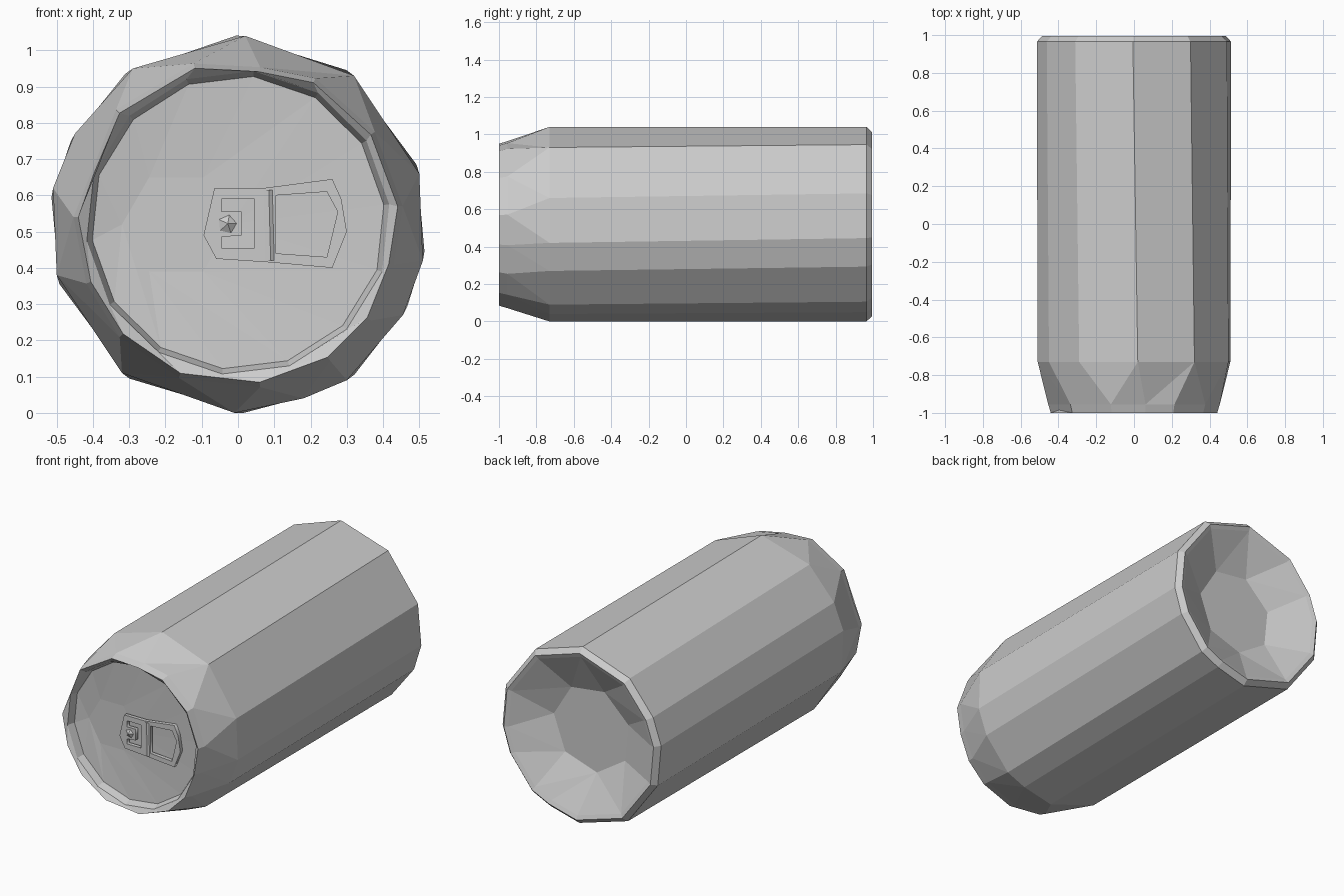
import bpy, bmesh, math

if "Cube" in bpy.data.objects:
    bpy.data.objects.remove(bpy.data.objects["Cube"])

CX, CZ = 0.0, 0.52
TAU = 2 * math.pi


def ring_circle(n, r, y, c=(0.0, 0.525), phase=0.1):
    return [(c[0] + r * math.cos(phase + TAU * i / n), y,
             c[1] + r * math.sin(phase + TAU * i / n)) for i in range(n)]


def ring_section(section, y, scale=1.0, twist=0.0):
    pts = []
    for x, z in section:
        a = math.atan2(z - CZ, x - CX) + twist
        r = math.hypot(x - CX, z - CZ) * scale
        pts.append((CX + r * math.cos(a), y, CZ + r * math.sin(a)))
    return pts


def add_ring(bm, pts):
    """Add vertices, returned as (angle, vert) sorted around the ring's own centre."""
    mx = sum(p[0] for p in pts) / len(pts)
    mz = sum(p[2] for p in pts) / len(pts)
    out = [(math.atan2(p[2] - mz, p[0] - mx) % TAU, bm.verts.new(p)) for p in pts]
    return sorted(out, key=lambda t: t[0])


def zip_rings(bm, a, b):
    """Stitch two rings; quads for matching counts, triangles otherwise."""
    if len(a) == len(b):
        n = len(a)
        off = min(range(n), key=lambda k: abs(math.remainder(b[k][0] - a[0][0], TAU)))
        for i in range(n):
            bm.faces.new((a[i][1], a[(i + 1) % n][1],
                          b[(i + 1 + off) % n][1], b[(i + off) % n][1]))
        return
    def ang(r, k):
        return r[k % len(r)][0] + TAU * (k // len(r))
    i = j = 0
    while i < len(a) or j < len(b):
        if j >= len(b) or (i < len(a) and ang(a, i + 1) <= ang(b, j + 1)):
            bm.faces.new((a[i % len(a)][1], a[(i + 1) % len(a)][1], b[j % len(b)][1]))
            i += 1
        else:
            bm.faces.new((a[i % len(a)][1], b[(j + 1) % len(b)][1], b[j % len(b)][1]))
            j += 1


def finish(bm, name):
    bmesh.ops.recalc_face_normals(bm, faces=bm.faces)
    me = bpy.data.meshes.new(name)
    bm.to_mesh(me)
    bm.free()
    ob = bpy.data.objects.new(name, me)
    bpy.context.collection.objects.link(ob)
    return ob


# uneven cross-sections of the can wall and of the front rim
wall = [(0.02, 1.04), (0.32, 0.93), (0.50, 0.66), (0.51, 0.42), (0.455, 0.27),
        (0.30, 0.09), (0.18, 0.04), (-0.01, 0.0), (-0.32, 0.11), (-0.50, 0.38),
        (-0.51, 0.62), (-0.45, 0.77), (-0.29, 0.95)]
rim = [(-0.12, 0.955), (0.06, 0.945), (0.21, 0.915), (0.37, 0.77), (0.445, 0.57),
       (0.42, 0.41), (0.36, 0.26), (0.25, 0.15), (0.06, 0.08), (-0.16, 0.105),
       (-0.32, 0.215), (-0.41, 0.36), (-0.445, 0.54), (-0.33, 0.83)]

# can body: recessed lid, rim, shoulder, wall, and hollowed base as one shell
bm = bmesh.new()
profile = [
    ring_circle(6, 0.15, -0.925, c=(-0.17, 0.52), phase=0.0),
    ring_circle(14, 0.405, -0.942, phase=0.12),
    ring_circle(14, 0.42, -0.985, phase=0.12),
    ring_section(rim, -1.0, 0.99),
    ring_section(rim, -0.955, 1.02),
    ring_section(wall, -0.73),
    ring_section(wall, 0.965, 1.0, 0.05),
    ring_section(wall, 0.995, 0.945, 0.05),
    ring_section(wall, 0.985, 0.90, 0.05),
    ring_circle(7, 0.25, 0.87, c=(0, 0.52)),
]
rings = [add_ring(bm, p) for p in profile]
for a, b in zip(rings, rings[1:]):
    zip_rings(bm, a, b)
for end in (rings[0], rings[-1]):
    bm.faces.new([v for _, v in end])
finish(bm, "can_body")

# pull tab: outline with finger hole and C-shaped slot
outline = [(-0.065, 0.62), (0.07, 0.62), (0.26, 0.645), (0.285, 0.59), (0.30, 0.5),
           (0.26, 0.4), (0.09, 0.415), (-0.06, 0.425), (-0.095, 0.49)]
finger_hole = [(0.105, 0.6), (0.245, 0.61), (0.275, 0.555), (0.245, 0.43), (0.105, 0.44)]
slot = [(-0.045, 0.59), (0.045, 0.59), (0.045, 0.455), (-0.045, 0.455),
        (-0.045, 0.485), (0.01, 0.49), (0.01, 0.555), (-0.045, 0.555)]
cu = bpy.data.curves.new("pull_tab", 'CURVE')
cu.dimensions = '2D'
cu.fill_mode = 'BOTH'
cu.extrude = 0.011
for loop in (outline, finger_hole, slot):
    sp = cu.splines.new('POLY')
    sp.points.add(len(loop) - 1)
    for p, (x, z) in zip(sp.points, loop):
        p.co = (x, z, 0, 1)
    sp.use_cyclic_u = True
tab = bpy.data.objects.new("pull_tab", cu)
bpy.context.collection.objects.link(tab)
tab.rotation_euler = (math.pi / 2, 0, 0)
tab.location = (0, -0.952, 0)
bpy.context.view_layer.objects.active = tab
tab.select_set(True)
bpy.ops.object.convert(target='MESH')

# raised crease across the tab
bm = bmesh.new()
a = [bm.verts.new((x, y, 0.42)) for x, y in ((0.068, -0.96), (0.09, -0.97), (0.104, -0.96))]
b = [bm.verts.new((v.co.x - 0.005, v.co.y, 0.615)) for v in a]
for i in range(3):
    bm.faces.new((a[i], a[(i + 1) % 3], b[(i + 1) % 3], b[i]))
bm.faces.new(a)
bm.faces.new(b)
finish(bm, "tab_crease")

# pointed rivet
bm = bmesh.new()
base = [bm.verts.new(p) for p in ring_circle(5, 0.028, -0.962, c=(-0.03, 0.52))]
tip = bm.verts.new((-0.028, -0.978, 0.522))
for i in range(5):
    bm.faces.new((base[i], base[(i + 1) % 5], tip))
bm.faces.new(base)
finish(bm, "tab_rivet")
